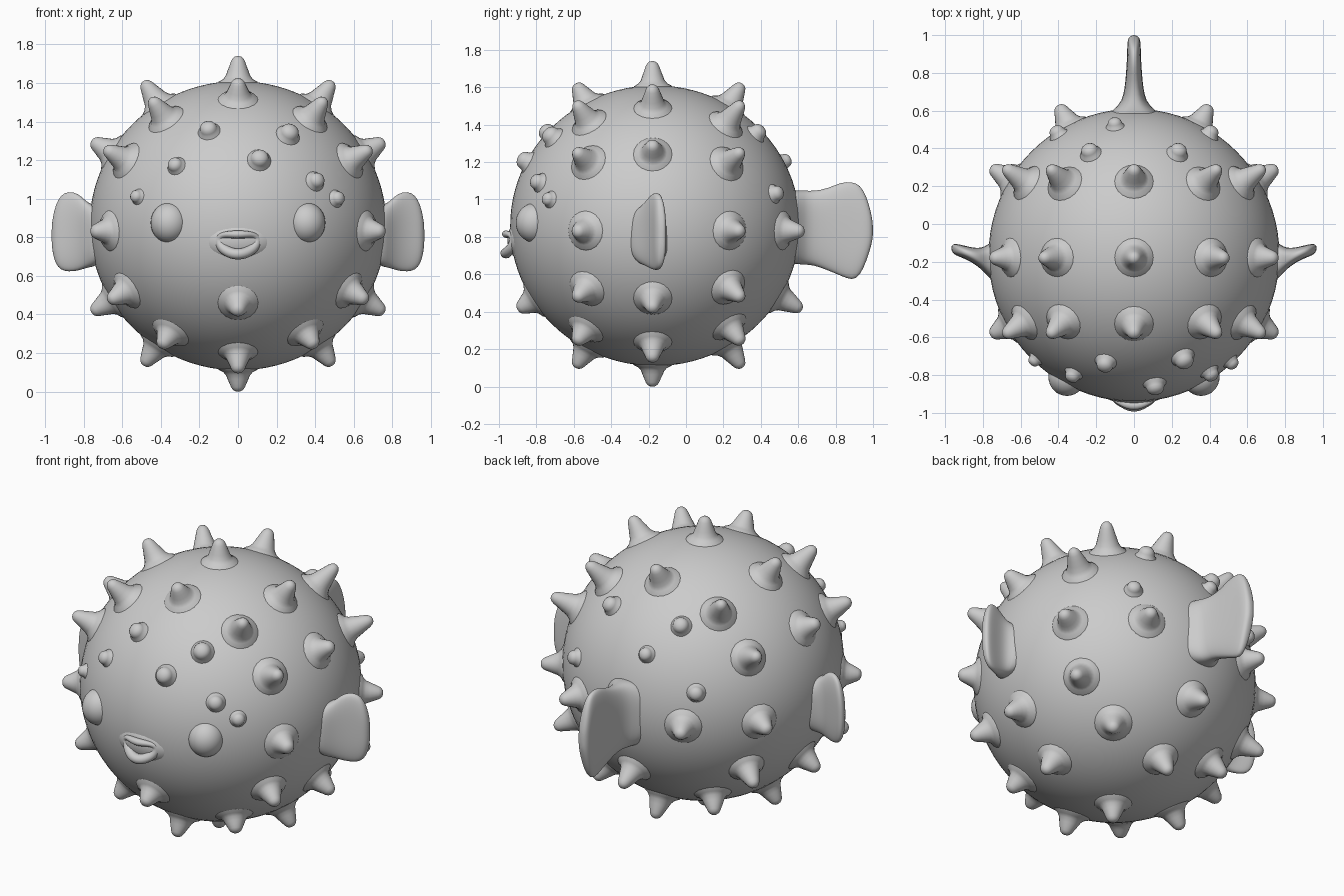
import bpy, bmesh, math
from mathutils import Vector, Matrix

if "Cube" in bpy.data.objects:
    bpy.data.objects.remove(bpy.data.objects["Cube"])

C = Vector((0, -0.165, 0.86))
R = Vector((0.77, 0.775, 0.75))


def finish(bm, name):
    bmesh.ops.recalc_face_normals(bm, faces=bm.faces)
    for f in bm.faces:
        f.smooth = True
    me = bpy.data.meshes.new(name)
    bm.to_mesh(me)
    bm.free()
    ob = bpy.data.objects.new(name, me)
    bpy.context.collection.objects.link(ob)
    return ob


def skin(bm, rings):
    """Bridge a list of closed point rings and cap the ends."""
    vs = [[bm.verts.new(p) for p in ring] for ring in rings]
    n = len(vs[0])
    for a, b in zip(vs, vs[1:]):
        for i in range(n):
            bm.faces.new((a[i], a[(i + 1) % n], b[(i + 1) % n], b[i]))
    bm.faces.new(vs[0])
    bm.faces.new(vs[-1])


def ball(name, centre, radii, u=32, v=20):
    bm = bmesh.new()
    bmesh.ops.create_uvsphere(bm, u_segments=u, v_segments=v, radius=1)
    bmesh.ops.transform(bm, verts=bm.verts,
                        matrix=Matrix.Translation(centre) @ Matrix.Diagonal((*radii, 1)))
    return finish(bm, name)


def surface(d):
    """Point on the body in direction d from its centre."""
    return d / math.sqrt(sum((d[i] / R[i]) ** 2 for i in range(3)))


# flared, round-tipped spine: (radius factor, height factor)
SPINE = [(1.5, -0.3), (1.2, -0.02), (0.93, 0.08), (0.76, 0.22), (0.65, 0.42), (0.53, 0.62),
         (0.43, 0.8), (0.33, 0.91), (0.19, 0.98), (0.05, 1.0)]
BUD = [(1.3, -0.3), (1.15, 0.0), (0.95, 0.2), (0.88, 0.45), (0.77, 0.7),
       (0.55, 0.88), (0.28, 0.98), (0.05, 1.0)]


def spine(bm, tip, width, profile):
    d = Vector(tip) - C
    s = surface(d)
    h = (d - s).length
    q = d.to_track_quat('Z', 'Y')
    rings = []
    for r, z in profile:
        rings.append([C + s + q @ Vector((r * width * math.cos(a), r * width * math.sin(a), z * h))
                      for a in (2 * math.pi * k / 20 for k in range(20))])
    skin(bm, rings)


# body
ball("body", C, R, 80, 48)

# large spines: middle band, front and back bands, extra front and rear ones
tips = [(0, -.18, 1.74), (0, -.18, 0.0), (.49, -.18, 1.61), (.76, -.18, 1.30),
        (.76, -.18, .41), (.49, -.18, .135), (0, -.90, .41), (0, .62, .41), (.4, .63, .83)]
for x, z in [(0, 1.62), (0, .1), (.45, 1.52), (.69, 1.26), (.76, .83), (.67, .47), (.40, .23)]:
    tips += [(x, -.59, z), (x, .30, z)]
bm = bmesh.new()
for x, y, z in tips:
    for sx in ((1, -1) if x else (1,)):
        spine(bm, (sx * x, y, z), 0.083, SPINE)
finish(bm, "large_spines")

# small scattered buds: x, z, facing (-1 front, 1 back), radius
buds = [(-.15, 1.35, -1, .05), (.26, 1.33, -1, .055), (-.32, 1.17, -1, .043), (.11, 1.2, -1, .053),
        (.40, 1.09, -1, .046), (-.52, 1.01, -1, .036), (.51, 1.0, -1, .04),
        (-.1, 1.2, 1, .042), (-.23, 1.35, 1, .05), (.23, 1.35, 1, .05),
        (-.4, 1.03, 1, .045), (.4, 1.03, 1, .045)]
bm = bmesh.new()
for x, z, side, r in buds:
    dz = z - C.z
    dy = side * R.y * math.sqrt(1 - (x / R.x) ** 2 - (dz / R.z) ** 2)
    d = Vector((x, dy, dz))
    spine(bm, C + d + d.normalized() * r * 1.1, r, BUD)
finish(bm, "small_spines")

# eyes
for side, sx in (("left", -1), ("right", 1)):
    ball(side + "_eye", (sx * .355, -.81, .875), (.098, .10, .105))

# snout swelling and lips
ball("snout", (0, -.855, .785), (.20, .10, .12))
bm = bmesh.new()
rings = []
for k in range(40):
    a = 2 * math.pi * k / 40
    c, s = math.cos(a), math.sin(a)
    mid = Vector((.098 * c, -.962 + .045 * c * c, .77 + .045 * s - (0.012 if s < 0 else 0) * -s + .015 * c * c))
    out = Vector((c, 0, s))
    thick = .024 - .004 * s
    rings.append([bm.verts.new(mid + out * thick * math.cos(b) + Vector((0, thick * 1.1 * math.sin(b), 0)))
                  for b in (2 * math.pi * j / 12 for j in range(12))])
for k in range(40):
    p, q = rings[k], rings[(k + 1) % 40]
    for j in range(12):
        bm.faces.new((p[j], p[(j + 1) % 12], q[(j + 1) % 12], q[j]))
finish(bm, "lips")


def fin(name, stations, place):
    """Stations: distance along, offset, half thickness, bottom z, top z."""
    bm = bmesh.new()
    rings = []
    for along, off, t, z0, z1 in stations:
        ring = []
        for k in range(28):
            a = 2 * math.pi * k / 28
            c, s = math.cos(a), math.sin(a)
            w = math.copysign(abs(c) ** 0.75, c) * t
            h = math.copysign(abs(s) ** 0.75, s) * (z1 - z0) / 2
            ring.append(place(along, off + w, (z0 + z1) / 2 + h))
        rings.append(ring)
    skin(bm, rings)
    ob = finish(bm, name)
    m = ob.modifiers.new("smooth", 'SUBSURF')
    m.levels = m.render_levels = 1
    return ob


# side fins
side_fin = [(.70, -.20, .13, .66, .96), (.76, -.195, .10, .645, .97), (.79, -.19, .068, .64, .99),
            (.83, -.175, .046, .625, 1.03), (.88, -.155, .036, .62, 1.04), (.92, -.142, .033, .63, 1.02),
            (.945, -.135, .03, .66, .97), (.96, -.13, .022, .71, .91), (.967, -.128, .008, .77, .85)]
for side, sx in (("left", -1), ("right", 1)):
    fin(side + "_fin", side_fin, lambda a, o, z, sx=sx: (sx * a, o, z))

# tail fin
fin("tail_fin", [(.50, 0, .20, .66, 1.04), (.59, 0, .13, .655, 1.05), (.63, 0, .078, .65, 1.05),
                 (.68, 0, .055, .65, 1.045), (.76, 0, .045, .62, 1.06), (.83, 0, .04, .59, 1.095),
                 (.89, 0, .037, .565, 1.095), (.93, 0, .036, .59, 1.08), (.965, 0, .035, .67, 1.02),
                 (.99, 0, .028, .75, .93), (1.0, 0, .01, .80, .87)],
    lambda a, o, z: (o, a, z))
